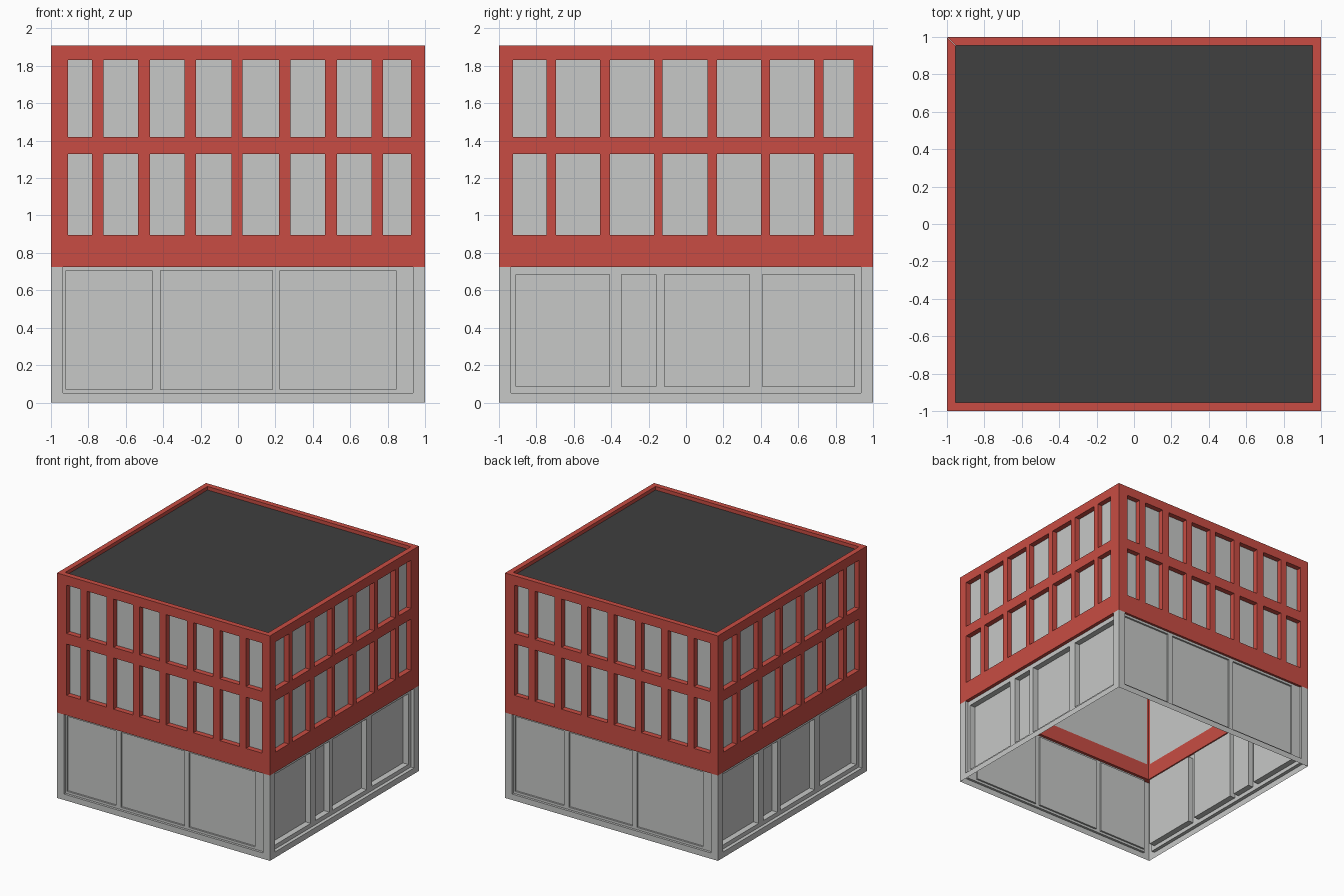
import bpy, bmesh
from mathutils import Matrix

if "Cube" in bpy.data.objects:
    bpy.data.objects.remove(bpy.data.objects["Cube"])

TOP, SPLIT, THICK = 1.91, 0.725, 0.045


def material(name, rgb):
    m = bpy.data.materials.new(name)
    m.diffuse_color = (*rgb, 1)
    m.use_nodes = True
    m.node_tree.nodes["Principled BSDF"].inputs["Base Color"].default_value = m.diffuse_color
    return m


RED = material("brick red", (0.58, 0.073, 0.056))
GREY = material("light grey", (0.57, 0.58, 0.57))
DARK = material("roof dark grey", (0.05, 0.05, 0.05))


def make(name, quads, mat, turn=0):
    """Object from quads, rotated about z by quarter turns."""
    bm = bmesh.new()
    for q in quads:
        bm.faces.new([bm.verts.new(p) for p in q])
    bmesh.ops.remove_doubles(bm, verts=bm.verts, dist=1e-5)
    bm.transform(Matrix.Rotation(turn * 1.5707963267948966, 4, 'Z'))
    me = bpy.data.meshes.new(name)
    bm.to_mesh(me)
    bm.free()
    me.materials.append(mat)
    ob = bpy.data.objects.new(name, me)
    bpy.context.collection.objects.link(ob)


def pt(u, z, d):
    return (u, d - 1, z)


def relief(z0, z1, rects, holes=False):
    """Stepped wall facing -y; rects are (u0, u1, z0, z1, depth), later ones win.
    With holes=True the recesses are left open and the wall gets a back face."""
    us = sorted({-1, 1} | {v for r in rects for v in r[:2]})
    zs = sorted({z0, z1} | {v for r in rects for v in r[2:4]})

    def depth(i, j):
        u, z = (us[i] + us[i + 1]) / 2, (zs[j] + zs[j + 1]) / 2
        return ([0] + [r[4] for r in rects if r[0] < u < r[1] and r[2] < z < r[3]])[-1]

    def clamp(u):
        return max(THICK - 1, min(1 - THICK, u))

    quads = []
    for i in range(len(us) - 1):
        for j in range(len(zs) - 1):
            d = depth(i, j)
            a, b, c, e = us[i], us[i + 1], zs[j], zs[j + 1]
            if not (holes and d):
                quads.append([pt(a, c, d), pt(b, c, d), pt(b, e, d), pt(a, e, d)])
                if holes:
                    l, r = clamp(a), clamp(b)
                    quads.append([pt(l, c, THICK), pt(l, e, THICK), pt(r, e, THICK), pt(r, c, THICK)])
            # reveals between neighbouring cells
            if i + 2 < len(us) and depth(i + 1, j) != d:
                n = depth(i + 1, j)
                quads.append([pt(b, c, d), pt(b, c, n), pt(b, e, n), pt(b, e, d)])
            if j + 2 < len(zs) and depth(i, j + 1) != d:
                n = depth(i, j + 1)
                quads.append([pt(a, e, d), pt(b, e, d), pt(b, e, n), pt(a, e, n)])
    return quads


# window columns, shopfront panels and recess depths for the two facade types
FRONT = dict(
    cols=[(-.91, -.78), (-.72, -.535), (-.47, -.285), (-.225, -.035),
          (.025, .22), (.28, .465), (.53, .715), (.775, .925)],
    panels=[(-.92, -.46), (-.415, .185), (.225, .845)],
    pz=(.07, .705), frame=.02, panel=.035)
SIDE = dict(
    cols=[(-.925, -.745), (-.695, -.46), (-.405, -.17), (-.125, .115),
          (.165, .40), (.45, .685), (.735, .895)],
    panels=[(-.91, -.41), (-.345, -.16), (-.115, .34), (.41, .90)],
    pz=(.085, .685), frame=.03, panel=.08)
ROWS = [(.895, 1.33), (1.42, 1.83)]

for k, side in enumerate(["front", "right", "back", "left"]):
    f = SIDE if k % 2 else FRONT
    # upper brick wall with window openings, plus mitred top and bottom edges
    wall = relief(SPLIT, TOP, [(*c, *r, THICK) for r in ROWS for c in f["cols"]], True)
    s = 1 - THICK
    wall.append([pt(-1, TOP, 0), pt(1, TOP, 0), pt(s, TOP, THICK), pt(-s, TOP, THICK)])
    wall.append([pt(-s, SPLIT, THICK), pt(s, SPLIT, THICK), pt(1, SPLIT, 0), pt(-1, SPLIT, 0)])
    make(side + "_upper_wall", wall, RED, k)
    # one glass sheet behind the openings
    g = THICK + .002
    make(side + "_window_glass",
         [[pt(-.935, .86, g), pt(.935, .86, g), pt(.935, 1.86, g), pt(-.935, 1.86, g)]], GREY, k)
    # ground floor shopfront: frame, recess, deeper panels
    rects = [(-.935, .935, .05, SPLIT, f["frame"])]
    rects += [(*p, *f["pz"], f["panel"]) for p in f["panels"]]
    make(side + "_shopfront", relief(0, SPLIT, rects), GREY, k)

# flat roof inside the parapet
r, z = 1 - THICK, 1.88
make("roof", [[(-r, -r, z), (r, -r, z), (r, r, z), (-r, r, z)]], DARK)
